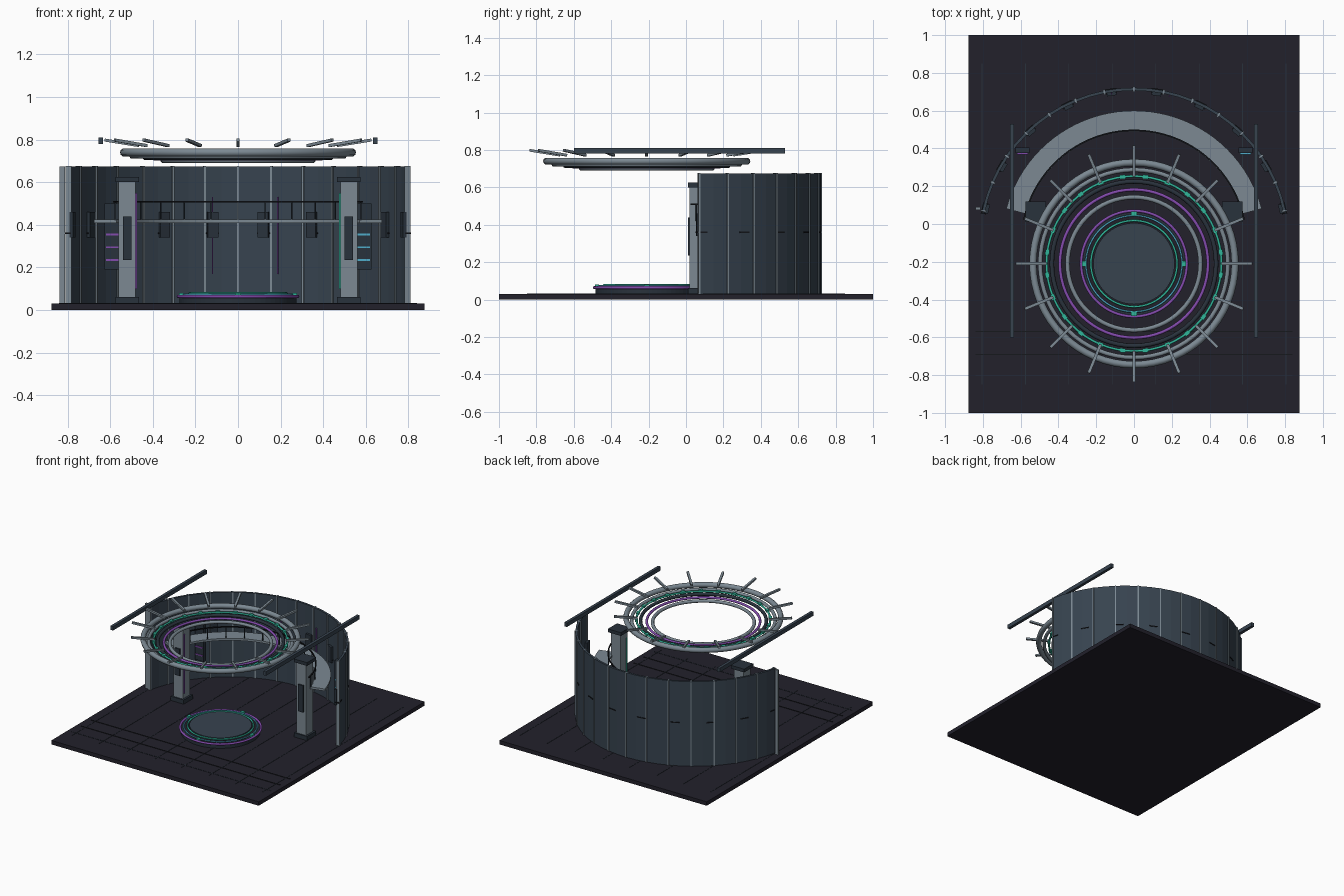
import bpy, bmesh, math
from mathutils import Matrix, Vector

if "Cube" in bpy.data.objects:
    bpy.data.objects.remove(bpy.data.objects["Cube"])

def mat(name, r, g, b):
    m = bpy.data.materials.new(name)
    m.diffuse_color = (r, g, b, 1)
    m.use_nodes = True
    m.node_tree.nodes["Principled BSDF"].inputs["Base Color"].default_value = m.diffuse_color
    return m

FLOOR = mat("dark_floor", .016, .015, .024)
SLATE = mat("slate_wall", .038, .056, .078)
DARK = mat("dark_slate", .022, .032, .045)
GREY = mat("light_grey", .20, .25, .29)
BLACK = mat("near_black", .008, .009, .012)
PURPLE = mat("purple_glow", .23, .07, .42)
GREEN = mat("green_glow", .03, .46, .32)
CYAN = mat("cyan_glow", .08, .42, .60)

def finish(bm, name, m, smooth=False):
    bmesh.ops.recalc_face_normals(bm, faces=bm.faces)
    me = bpy.data.meshes.new(name)
    bm.to_mesh(me)
    bm.free()
    me.materials.append(m)
    for p in me.polygons:
        p.use_smooth = smooth
    ob = bpy.data.objects.new(name, me)
    bpy.context.collection.objects.link(ob)
    return ob

def add_box(bm, loc, size, rot=0, tilt=0):
    M = (Matrix.Translation(loc) @ Matrix.Rotation(rot, 4, 'Z')
         @ Matrix.Rotation(tilt, 4, 'Y') @ Matrix.Diagonal((*size, 1)))
    bmesh.ops.create_cube(bm, size=1, matrix=M)

def boxes(name, m, items):
    bm = bmesh.new()
    for it in items:
        add_box(bm, *it)
    return finish(bm, name, m)

def span(x0, x1, y0, y1, z0, z1):
    return (((x0 + x1) / 2, (y0 + y1) / 2, (z0 + z1) / 2), (x1 - x0, y1 - y0, z1 - z0))

def polar(r, deg, z, cy):
    a = math.radians(deg)
    return (r * math.cos(a), cy + r * math.sin(a), z)

def arc_band(name, m, r0, r1, z0, z1, a0, a1, n, cy):
    bm = bmesh.new()
    rows = []
    for i in range(n + 1):
        a = a0 + (a1 - a0) * i / n
        rows.append([bm.verts.new(polar(r, a, z, cy))
                     for r, z in ((r0, z0), (r1, z0), (r1, z1), (r0, z1))])
    for p, q in zip(rows, rows[1:]):
        for k in range(4):
            bm.faces.new((p[k], p[(k + 1) % 4], q[(k + 1) % 4], q[k]))
    bm.faces.new(rows[0])
    bm.faces.new(rows[-1])
    return finish(bm, name, m)

def ring(name, m, R, r, z, cy=-.21, n=64, k=10):
    bm = bmesh.new()
    rows = [[bm.verts.new(polar(R + r * math.cos(2 * math.pi * j / k), 360 * i / n,
                                z + r * math.sin(2 * math.pi * j / k), cy))
             for j in range(k)] for i in range(n)]
    for i in range(n):
        p, q = rows[i], rows[(i + 1) % n]
        for j in range(k):
            bm.faces.new((p[j], q[j], q[(j + 1) % k], p[(j + 1) % k]))
    return finish(bm, name, m, True)

def disc(name, m, r, z0, z1, cy=-.21):
    bm = bmesh.new()
    bmesh.ops.create_cone(bm, cap_ends=True, segments=64, radius1=r, radius2=r, depth=z1 - z0,
                          matrix=Matrix.Translation((0, cy, (z0 + z1) / 2)))
    return finish(bm, name, m)

# floor slab with inlaid lines
boxes("floor", FLOOR, [span(-.875, .875, -1, 1, 0, .03)])
boxes("floor_lines", DARK, [span(x - .002, x + .002, -.85, .85, .029, .032)
      for x in (-.805, -.575, -.345, -.115, .115, .345, .575, .805)]
      + [span(-.84, .84, -.805, -.801, .029, .032)])
boxes("floor_seams", BLACK, [span(-.84, .84, y - .003, y + .003, .029, .033) for y in (-.57, -.69)])

# curved back wall, ribs and small wall panels
WC = -.10
arc_band("back_wall", SLATE, .806, .822, .03, .675, 12, 168, 28, WC)
boxes("wall_ribs", GREY, [(polar(.813, 12 + 156 * i / 14, .353, WC), (.028, .009, .646),
      math.radians(12 + 156 * i / 14)) for i in range(15)])
boxes("wall_end_post", GREY, [span(-.838, -.812, .075, .09, .03, .675)])
pa = [13 + 154 * i / 9 for i in range(10)]
boxes("wall_panels", DARK, [(polar(.797, a, .40, WC), (.018, .05, .12), math.radians(a)) for a in pa])
boxes("wall_panel_slots", BLACK, [(polar(.812, a, .36, WC), (.028, .06, .006), math.radians(a)) for a in pa])
boxes("wall_light_strips", PURPLE, [(polar(.80, a, .35, WC), (.012, .005, .36), math.radians(a))
      for a in (76.5, 98.6)])

# curved gallery desk with thin rail
arc_band("gallery_desk", GREY, .59, .70, .408, .424, 15, 165, 40, WC)
arc_band("gallery_rail", BLACK, .592, .60, .505, .513, 12, 168, 40, WC)
boxes("rail_posts", DARK, [(polar(.596, 15 + 150 * i / 12, .465, WC), (.006, .006, .09),
      math.radians(15 + 150 * i / 12)) for i in range(13)])

# mirrored columns, side screens and overhead beams
for s, side, glow, edge in ((-1, "left", PURPLE, PURPLE), (1, "right", CYAN, GREEN)):
    def sym(c, w, y0, y1, z0, z1):
        return span(s * c - w / 2, s * c + w / 2, y0, y1, z0, z1)
    boxes(side + "_column", GREY, [sym(.52, .08, .02, .105, .04, .61)])
    boxes(side + "_column_caps", DARK, [sym(.52, .11, .01, .12, .6, .625),
                                        sym(.52, .11, .01, .12, .03, .062)])
    boxes(side + "_column_panel", DARK, [sym(.52, .042, .010, .025, .235, .44)])
    boxes(side + "_column_light", edge, [sym(.478, .008, .03, .04, .10, .55)])
    boxes(side + "_screen", DARK, [sym(.59, .075, .375, .405, .19, .50)])
    boxes(side + "_screen_bars", glow, [sym(.59, .06, .369, .377, z - .004, z + .004)
                                        for z in (.235, .295, .355)])
    boxes(side + "_beam", SLATE, [sym(.645, .022, -.60, .53, .78, .81)])

# layered overhead rings
ring("halo_outer", GREY, .535, .019, .74)
ring("halo_second", GREY, .497, .012, .722)
ring("halo_green", GREEN, .463, .007, .724)
ring("halo_dark", DARK, .435, .012, .715)
ring("halo_purple", PURPLE, .392, .009, .710)
ring("halo_inner", GREY, .352, .012, .702)
boxes("halo_green_lamps", GREEN, [(polar(.463, 15 * i + 7.5, .727, -.21), (.022, .03, .014),
      math.radians(15 * i + 7.5)) for i in range(24)])
boxes("halo_spokes", GREY, [(polar(.545, 22.5 * i, .785, -.21), (.165, .016, .014),
      math.radians(22.5 * i), -.16) for i in range(16)])

# round floor platform
disc("platform_base", DARK, .275, .03, .062)
disc("platform_step", FLOOR, .25, .06, .072)
disc("platform_top", SLATE, .215, .07, .082)
ring("platform_purple_ring", PURPLE, .28, .008, .064)
ring("platform_cyan_ring", CYAN, .255, .005, .072)
ring("platform_green_ring", GREEN, .228, .006, .078)
boxes("platform_lamps", GREEN, [(polar(.265, 90 * i, .074, -.21), (.022, .03, .014),
      math.radians(90 * i)) for i in range(4)])
